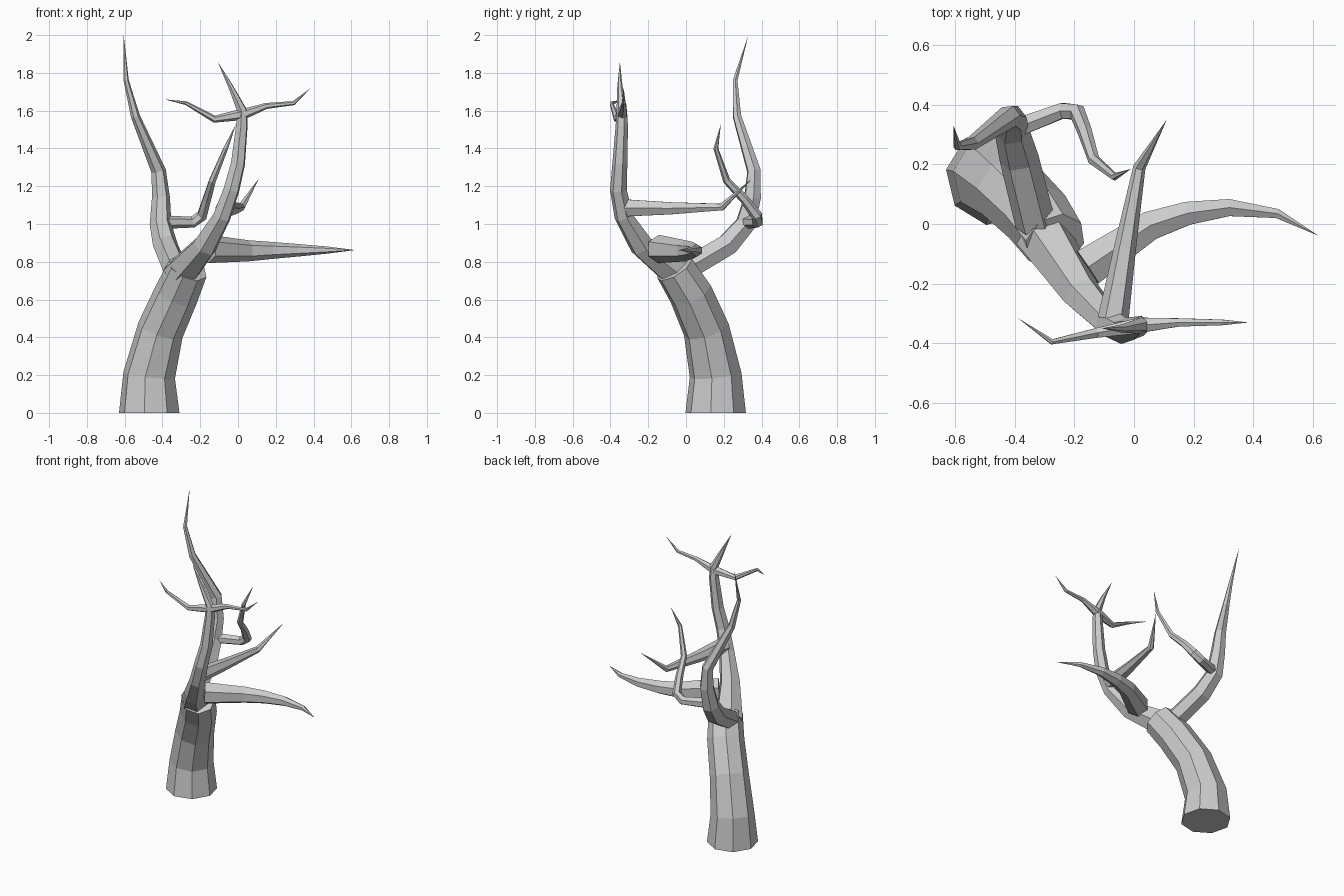
import bpy, bmesh, math
from mathutils import Vector


def limb(name, pts, sides=6, phase=0.0):
    """Sweep a tapering polygon along (x, y, z, radius) points; radius 0 ends in a point."""
    P = [Vector(p[:3]) for p in pts]
    seg = [(b - a).normalized() for a, b in zip(P, P[1:])]
    bm = bmesh.new()
    ref = Vector((1, 0, 0)) if abs(seg[0].x) < 0.7 else Vector((0, 0, 1))
    prev = None
    for i, p in enumerate(pts):
        t = (seg[max(i - 1, 0)] + seg[min(i, len(seg) - 1)]).normalized()
        ref = (ref - t * ref.dot(t)).normalized()
        side = t.cross(ref)
        if p[3] == 0:
            tip = bm.verts.new(P[i])
            for k in range(sides):
                bm.faces.new((prev[k], prev[(k + 1) % sides], tip))
            prev = None
            break
        ring = []
        for k in range(sides):
            a = phase + 2 * math.pi * k / sides
            ring.append(bm.verts.new(P[i] + p[3] * (ref * math.cos(a) + side * math.sin(a))))
        if prev:
            for k in range(sides):
                j = (k + 1) % sides
                bm.faces.new((prev[k], prev[j], ring[j], ring[k]))
        else:
            bm.faces.new(ring[::-1])
        prev = ring
    if prev:
        bm.faces.new(prev)
    bmesh.ops.recalc_face_normals(bm, faces=bm.faces)
    me = bpy.data.meshes.new(name)
    bm.to_mesh(me)
    bm.free()
    ob = bpy.data.objects.new(name, me)
    bpy.context.collection.objects.link(ob)
    return ob


# Leaning octagonal trunk
limb("trunk", [(-.47, .157, 0, .162), (-.47, .157, .2, .139), (-.41, .108, .44, .124),
               (-.325, .025, .63, .118), (-.265, -.06, .765, .108)], 8, math.radians(-9))

# Tall branch rising at the back left
limb("left_branch", [(-.33, .0, .76, .068), (-.385, .22, .89, .066), (-.41, .315, 1.0, .058),
                     (-.408, .352, 1.14, .048), (-.42, .36, 1.28, .039), (-.543, .27, 1.57, .024),
                     (-.592, .26, 1.76, .014), (-.605, .33, 2.0, 0)])

# Main branch continuing the trunk toward the front
limb("front_branch", [(-.31, -.03, .73, .095), (-.175, -.235, .885, .067), (-.085, -.33, 1.04, .05),
                      (-.035, -.358, 1.18, .045), (.0, -.35, 1.32, .04), (.02, -.34, 1.52, .033),
                      (.022, -.34, 1.6, .028), (-.04, -.35, 1.73, .014), (-.108, -.35, 1.86, 0)])

# Thick low branch reaching right
limb("right_branch", [(-.155, -.145, .868, .075), (.055, -.005, .858, .056), (.18, .036, .86, .045),
                      (.32, .055, .861, .033), (.48, .035, .862, .018), (.62, -.04, .862, 0)])

# Level branch reaching backward
limb("back_branch", [(-.07, -.32, 1.085, .052), (-.03, -.08, 1.083, .037),
                     (.018, .19, 1.09, .021), (.11, .35, 1.24, 0)])

# Hooked twig on the left branch
limb("hooked_twig", [(-.4, .32, 1.01, .036), (-.24, .38, 1.01, .03), (-.19, .374, 1.045, .03),
                     (-.165, .31, 1.13, .025), (-.135, .215, 1.23, .02), (-.065, .158, 1.4, .013),
                     (-.01, .185, 1.53, 0)])

# Crown twigs at the top of the front branch
limb("crown_twig_left", [(.02, -.34, 1.58, .03), (-.125, -.365, 1.555, .019),
                         (-.275, -.395, 1.64, .01), (-.39, -.315, 1.66, 0)])
limb("crown_twig_right", [(.01, -.34, 1.575, .03), (.15, -.33, 1.625, .016),
                          (.295, -.33, 1.64, .011), (.385, -.33, 1.72, 0)])
